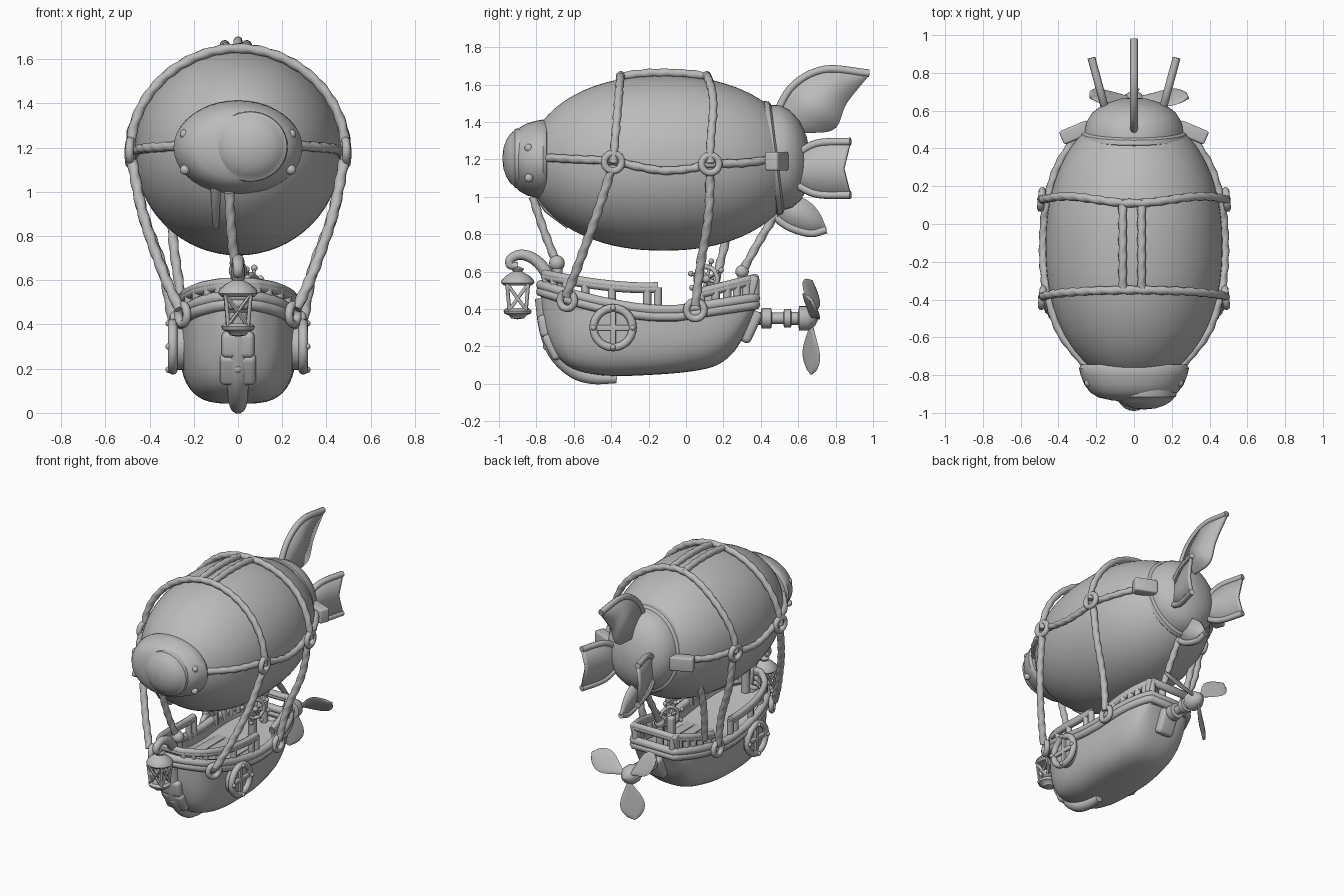
import bpy, bmesh
from math import sin, cos, pi, radians
from mathutils import Vector as V, Matrix

if "Cube" in bpy.data.objects:
    bpy.data.objects.remove(bpy.data.objects["Cube"])
grey = bpy.data.materials.new("plain_grey")
grey.use_nodes = True
grey.diffuse_color = (0.5, 0.5, 0.5, 1)
grey.node_tree.nodes["Principled BSDF"].inputs["Base Color"].default_value = (0.5, 0.5, 0.5, 1)


# ---- helpers ----
def finish(name, bm, angle=40):
    bmesh.ops.recalc_face_normals(bm, faces=bm.faces)
    me = bpy.data.meshes.new(name)
    bm.to_mesh(me)
    bm.free()
    me.materials.append(grey)
    me.shade_smooth()
    me.set_sharp_from_angle(angle=radians(angle))
    ob = bpy.data.objects.new(name, me)
    bpy.context.collection.objects.link(ob)
    return ob


def loft(name, rings, closed=True, loop=False, angle=40):
    bm = bmesh.new()
    vs = [[bm.verts.new(p) for p in r] for r in rings]
    n = len(rings[0])
    for i in range(len(vs) - (0 if loop else 1)):
        a, b = vs[i], vs[(i + 1) % len(vs)]
        for j in range(n if closed else n - 1):
            k = (j + 1) % n
            bm.faces.new((a[j], a[k], b[k], b[j]))
    if closed and not loop:
        bm.faces.new(vs[0])
        bm.faces.new(vs[-1])
    return finish(name, bm, angle)


def spline(pts, n=10):
    p = [V(q) for q in pts]
    p = [2 * p[0] - p[1]] + p + [2 * p[-1] - p[-2]]
    out = []
    for i in range(1, len(p) - 2):
        a, b, c, d = p[i - 1:i + 3]
        for s in range(n):
            t = s / n
            out.append((2 * b + (c - a) * t + (2 * a - 5 * b + 4 * c - d) * t * t
                        + (3 * b - a - 3 * c + d) * t ** 3) / 2)
    return out + [p[-2]]


def tube(name, path, r, sides=10, loop=False, lobe=0.0, taper=None):
    path = [V(p) for p in path]
    n, rings, dist, side, last = len(path), [], 0, None, None
    for i, p in enumerate(path):
        a = path[i - 1] if i or loop else p
        b = path[(i + 1) % n] if i < n - 1 or loop else p
        t = (b - a).normalized()
        side = t.orthogonal().normalized() if side is None else last.rotation_difference(t) @ side
        last, up = t, t.cross(side)
        dist += (p - path[i - 1]).length if i else 0
        ri = r * (taper(i / (n - 1)) if taper else 1)
        ring = []
        for k in range(sides):
            w = 2 * pi * k / sides
            q = ri * (1 + lobe * cos(2 * w - dist * 75))
            ring.append(p + q * (cos(w) * side + sin(w) * up))
        rings.append(ring)
    return loft(name, rings, loop=loop, angle=60)


def rope(name, pts, r=0.022):
    path = spline(pts, 12)
    length = sum((a - b).length for a, b in zip(path, path[1:]))
    n = max(1, int(length / 0.014 / (len(pts) - 1)))
    tube(name, spline(pts, n), r, lobe=0.1)


def lathe(name, prof, centre=(0, 0, 0), axis="z", scale=(1, 1, 1), tilt=0, n=40):
    rings = []
    for r, h in prof:
        r = max(r, 0.001)
        ring = []
        for k in range(n):
            c, s = r * cos(2 * pi * k / n), r * sin(2 * pi * k / n)
            q = {"x": (h, c, s), "y": (c, h, s), "z": (c, s, h)}[axis]
            q = V(a * b for a, b in zip(q, scale))
            ring.append(Matrix.Rotation(tilt, 3, "X") @ q + V(centre))
        rings.append(ring)
    return loft(name, rings)


def ball(name, c, r):
    bm = bmesh.new()
    bmesh.ops.create_uvsphere(bm, u_segments=16, v_segments=10, radius=r, matrix=Matrix.Translation(c))
    finish(name, bm)


def box(name, c, size, rot=0, axis="X", bevel=0.012):
    bm = bmesh.new()
    m = Matrix.Translation(c) @ Matrix.Rotation(rot, 4, axis) @ Matrix.Diagonal((*size, 1))
    bmesh.ops.create_cube(bm, size=1, matrix=m)
    bmesh.ops.bevel(bm, geom=bm.edges[:], offset=bevel, segments=4, profile=0.5, affect="EDGES")
    finish(name, bm, 60)


def ring(name, c, R, r, normal=(1, 0, 0)):
    q = V((0, 0, 1)).rotation_difference(V(normal))
    tube(name, [V(c) + q @ V((R * cos(w), R * sin(w), 0))
                for w in [2 * pi * k / 28 for k in range(28)]], r, loop=True)


# ---- balloon ----
CZ = 1.18


def girth(y):
    return 0.468 * max(0, 1 - (abs(y + 0.12) / 0.728) ** 2.2) ** 0.5


ys = [-0.12 - 0.727 * cos(pi * k / 40) for k in range(41)]
lathe("balloon", [(girth(y), y) for y in ys], (0, 0, CZ), "y", n=64)
lathe("nose_plate", [(0.2, -0.74), (0.25, -0.745), (0.26, -0.765), (0.252, -0.8), (0.235, -0.85),
                     (0.208, -0.89), (0.17, -0.918), (0.1, -0.935), (0, -0.94)],
      (0, 0, 1.2), "y", (1.12, 1, 0.82))
lathe("nose_dome", [(0.17, -0.84), (0.17, -0.905), (0.166, -0.915), (0.16, -0.917), (0.14, -0.94),
                    (0.105, -0.961), (0.06, -0.976), (0, -0.982)], (0.055, 0, 1.205), "y", (1, 1, 0.94))
for s in (-1, 1):
    for z in (1.1, 1.26):
        ball("nose_rivet", (s * 0.24, -0.84, z), 0.023)
lathe("tail_cap", [(0.24, -0.04), (0.31, -0.045), (0.325, -0.03), (0.318, -0.005), (0.298, 0.005), (0.29, 0.05),
                   (0.255, 0.1), (0.19, 0.145), (0.1, 0.172), (0, 0.18)],
      (0, 0.485, 1.21), "y", (0.88, 1, 0.95), radians(7))


# ---- tail fins: plates lofted across several edge curves, with a rolled rim ----
def fin(name, curves, place, rims):
    cs = [[place(p) for p in spline([(0, *q) for q in c], 8)] for c in curves]
    ob = loft(name, cs, closed=False)
    mod = ob.modifiers.new("thickness", "SOLIDIFY")
    mod.thickness, mod.offset = 0.02, 0
    for i in rims:
        tube(name + "_rim", cs[i], 0.021, 8)


fin("top_fin", [[(0.47, 1.42), (0.57, 1.59), (0.74, 1.68), (0.98, 1.66)],
                [(0.61, 1.34), (0.79, 1.36), (0.86, 1.5), (0.98, 1.65)]], lambda p: p, [0])
fin("bottom_fin", [[(0.42, 0.95), (0.53, 0.85), (0.66, 0.805), (0.75, 0.825)],
                   [(0.56, 1.02), (0.65, 0.98), (0.71, 0.92), (0.75, 0.835)]], lambda p: p, [0])
for s in (-1, 1):
    fin("side_fin", [[(0.58, 1.22), (0.7, 1.285), (0.88, 1.295)], [(0.58, 1.14), (0.7, 1.15), (0.845, 1.15)],
                     [(0.58, 1.07), (0.7, 1.015), (0.88, 1.01)]],
        lambda p: V((s * (0.15 + (p.y - 0.6) * 0.27), p.y, p.z)), [0, 2])
    box("tail_bracket", (s * 0.31, 0.485, 1.19), (0.16, 0.075, 0.1), -s * 0.4, "Z")

# ---- balloon ropes ----
for name, y0, y1 in (("front_hoop", -0.39, -0.35), ("rear_hoop", 0.13, 0.11)):
    pts = []
    for k in range(17):
        w = pi * k / 16
        y = y0 + (y1 - y0) * sin(w) + (0.03 * sin(2 * w) ** 2 if y0 > 0 else 0)
        R = girth(y) + 0.02
        pts.append(((R + 0.025 * abs(cos(w))) * cos(w), y, CZ + R * sin(w)))
    rope(name, pts)
for x in (-0.06, 0.04):
    rope("top_rope", [(x, y, CZ + girth(y) + 0.015) for y in (-0.35, -0.23, -0.12, 0, 0.12)])
for s in (-1, 1):
    belt = [(-0.76, 1.21), (-0.58, 1.2), (-0.39, 1.19), (-0.25, 1.16), (-0.12, 1.14),
            (0.02, 1.15), (0.13, 1.175), (0.3, 1.18), (0.46, 1.2)]
    rope("belt_rope", [(s * (girth(y) + 0.013), y, z) for y, z in belt])
    for y, z in ((-0.39, 1.185), (0.13, 1.175)):
        ring("belt_ring", (s * (girth(y) + 0.045), y, z), 0.047, 0.019, (s, 0.1, 0))
    rope("front_sling", [(s * 0.48, -0.4, 1.14), (s * 0.43, -0.48, 0.9), (s * 0.345, -0.57, 0.65), (s * 0.265, -0.64, 0.47)], 0.024)
    rope("rear_sling", [(s * 0.47, 0.13, 1.13), (s * 0.43, 0.12, 0.9), (s * 0.34, 0.08, 0.65), (s * 0.295, 0.05, 0.42)], 0.024)
    ring("hull_ring", (s * 0.25, -0.635, 0.445), 0.043, 0.019, (s, -0.5, 0))
    ring("hull_ring", (s * 0.29, 0.05, 0.395), 0.047, 0.019, (s, 0, 0))
rope("bow_rope", [(-0.04, -0.82, 1.0), (-0.03, -0.76, 0.82), (-0.01, -0.69, 0.64)])
ball("bow_knob", (0, -0.69, 0.645), 0.042)
tube("bow_post", [(0, -0.685, 0.45), (0, -0.69, 0.64)], 0.03)
tube("nose_rope_end", [(-0.1, -0.8, 1.03), (-0.1, -0.74, 0.93), (-0.1, -0.63, 0.84)], 0.026, taper=lambda t: 1 - 0.5 * t)
rope("stern_rope", [(0, 0.48, 0.91), (0, 0.39, 0.76), (0, 0.3, 0.6)])
ball("stern_knob", (0, 0.3, 0.6), 0.036)
tube("stern_knob_post", [(0, 0.3, 0.38), (0, 0.3, 0.6)], 0.026)
rope("side_rope", [(-0.3, 0.27, 0.95), (-0.29, 0.21, 0.75), (-0.25, 0.14, 0.48)])

# ---- hull: stations of y, half width, keel height ----
stations = spline([(-0.775, 0.045, 0.42), (-0.735, 0.115, 0.24), (-0.64, 0.2, 0.1), (-0.45, 0.253, 0.045),
                   (-0.15, 0.267, 0.05), (0.08, 0.255, 0.075), (0.2, 0.235, 0.12),
                   (0.29, 0.205, 0.22), (0.37, 0.165, 0.4)], 5)


def rim_z(y):
    return 0.38 + 0.27 * max(0, -0.15 - y) ** 1.5 + 0.15 * max(0, y + 0.05)


rings = []
for y, w, k in stations:
    top, sec = rim_z(y), []
    square = 0.55 + 0.25 * max(0, min(1, (y + 0.1) / 0.3))
    for i in range(25):
        a = pi * i / 24
        c, d = cos(a), sin(a)
        sec.append((w * abs(c) ** square * (1 if c > 0 else -1), y, top - (top - k) * d ** 0.62))
    sec += [(-w * 0.88, y, top), (-w * 0.87, y, top - 0.05), (w * 0.87, y, top - 0.05), (w * 0.88, y, top)]
    rings.append(sec)
loft("hull", rings, angle=50)


def outline(sta, lift, inset=0.0):
    right = [V((w - inset, y, rim_z(y) + lift(y))) for y, w, k in sta]
    return right, [V((-p.x, p.y, p.z)) for p in right]


R, L = outline(stations, lambda y: 0.0)
for z in (0.015, -0.02):
    tube("gunwale", [p + V((0, 0, z)) for p in R + L[::-1]], 0.028, 8, loop=True)
for name, lo, hi, lift in (("fore_rail", -0.76, -0.15, lambda y: 0.075 + 0.1 * (y + 0.76)),
                           ("aft_rail", 0.02, 0.38, lambda y: 0.08 + 0.1 * y)):
    sta = [q for q in stations if lo <= q[0] <= hi]
    R, L = outline(sta, lift, 0.015)
    for z in (0.006, -0.008):
        tube(name, [p + V((0, 0, z)) for p in (L[::-1] + R if lo < -0.5 else L + R[::-1])], 0.022, 8)
    for side in (R, L):
        for p in side[1::3] + side[-1:]:
            tube("rail_post", [(p.x, p.y, rim_z(p.y) - 0.02), p], 0.022, 8)
for s in (-1, 1):
    box("stern_post", (s * 0.16, 0.345, 0.5), (0.05, 0.05, 0.16), radians(-15))
for k in range(5):
    box("deck_plank", ((k - 2) * 0.075, -0.15, 0.332), (0.07, 0.6, 0.02), bevel=0.004)

# ---- stem, keel and stern bracket ----
tube("keel", spline([(0, -0.755, 0.46), (0, -0.735, 0.3), (0, -0.69, 0.17), (0, -0.6, 0.075),
                     (0, -0.5, 0.035), (0, -0.37, 0.03)]), 0.055, 12, taper=lambda t: 1 - 0.5 * t ** 2)
box("stem_plate", (0, -0.75, 0.31), (0.15, 0.075, 0.12), radians(10), bevel=0.025)
box("stem_shield", (0, -0.71, 0.2), (0.165, 0.07, 0.15), radians(27), bevel=0.025)
ball("stem_rivet", (0, -0.743, 0.2), 0.022)
box("shaft_mount", (0, 0.335, 0.31), (0.13, 0.09, 0.18), radians(-25), bevel=0.025)

# ---- portholes ----
for s in (-1, 1):
    c = V((s * 0.275, -0.39, 0.3))
    lathe("porthole_disc", [(0, -0.03), (0.105, -0.03), (0.105, 0.012), (0, 0.012)], c, "x", (s, 1, 1))
    ring("porthole_ring", c + V((s * 0.02, 0, 0)), 0.105, 0.022)
    for size in ((0.03, 0.2, 0.03), (0.03, 0.03, 0.2)):
        box("porthole_bar", c + V((s * 0.015, 0, 0)), size, bevel=0.005)
    for k in range(4):
        ball("porthole_rivet", c + V((s * 0.038, 0.105 * cos(k * pi / 2), 0.105 * sin(k * pi / 2))), 0.015)

# ---- lantern on its hook ----
tube("lantern_hook", spline([(0, -0.71, 0.5), (0, -0.75, 0.6), (0, -0.81, 0.665), (0, -0.88, 0.69), (0, -0.935, 0.67),
                             (0, -0.94, 0.635), (0, -0.9, 0.63)]), 0.036, taper=lambda t: 1 - 0.45 * t)
P = (0, -0.9, 0)
lathe("lantern_base", [(0, 0.345), (0.035, 0.35), (0.045, 0.365), (0.07, 0.375), (0.076, 0.39), (0.06, 0.405), (0, 0.405)], P, n=24)
lathe("lantern_lid", [(0, 0.525), (0.075, 0.525), (0.09, 0.54), (0.085, 0.555), (0.06, 0.58), (0.025, 0.6), (0.035, 0.615), (0, 0.63)], P, n=24)
for k in range(4):
    def at(j, z, r):
        w = (j + 0.5) * pi / 2
        return (r * cos(w), -0.9 + r * sin(w), z)
    for a, b in ((k, k), (k, k + 1), (k + 1, k)):
        tube("lantern_bar", [at(a, 0.395, 0.063), at(b, 0.535, 0.08)], 0.01, 6)

# ---- steering wheel ----
hub, n = V((0.06, 0.11, 0.56)), V((0.88, -0.47, 0))
ring("wheel_rim", hub, 0.065, 0.013, n)
ball("wheel_hub", hub, 0.022)
turn = V((0, 0, 1)).rotation_difference(n)
for k in range(8):
    d = turn @ V((cos(k * pi / 4), sin(k * pi / 4), 0))
    tube("wheel_spoke", [hub, hub + d * 0.1], 0.009, 6)
    ball("wheel_handle", hub + d * 0.1, 0.015)
box("wheel_stand", hub + V((-0.03, 0.015, -0.1)), (0.05, 0.05, 0.22))

# ---- propeller ----
lathe("shaft", [(0, 0.28), (0.035, 0.28), (0.035, 0.4), (0.055, 0.405), (0.055, 0.455), (0.03, 0.46), (0.03, 0.52),
                (0.05, 0.525), (0.05, 0.56), (0.035, 0.565), (0.035, 0.6), (0.065, 0.605), (0.065, 0.65),
                (0.04, 0.69), (0, 0.71)], (0, 0, 0.35), "y", n=24)
for turned, pitch in ((191, -35), (311, -35), (71, 35)):
    rot = Matrix.Rotation(radians(turned), 3, "Y") @ Matrix.Rotation(radians(pitch), 3, "Z")
    rings = []
    for i in range(13):
        t = i / 12
        w = 0.012 + 0.07 * sin(pi * t ** 1.4) ** 0.8 if i < 12 else 0.004
        rings.append([rot @ V((w * cos(a), 0.009 * sin(a), 0.04 + 0.265 * t)) + V((0, 0.67, 0.35))
                      for a in [2 * pi * j / 12 for j in range(12)]])
    loft("propeller_blade", rings)
